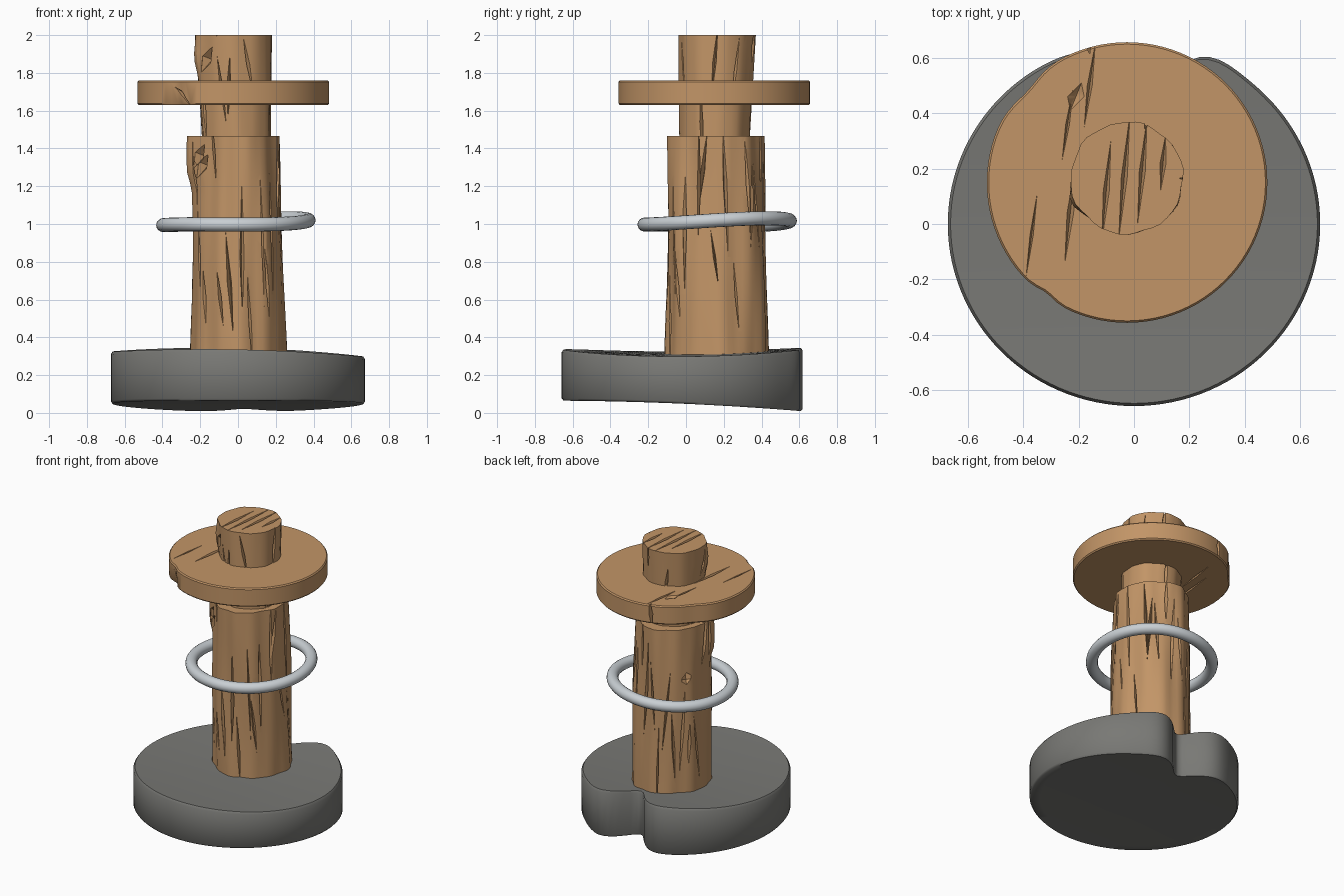
import bpy, bmesh, math, random
from mathutils import Vector

if "Cube" in bpy.data.objects:
    bpy.data.objects.remove(bpy.data.objects["Cube"])

random.seed(4)
TAU = math.tau


def material(name, rgb):
    m = bpy.data.materials.new(name)
    m.diffuse_color = (*rgb, 1)
    m.use_nodes = True
    m.node_tree.nodes["Principled BSDF"].inputs["Base Color"].default_value = m.diffuse_color
    return m


WOOD = material("warm wood", (0.54, 0.30, 0.135))
STONE = material("dark grey stone", (0.19, 0.19, 0.178))
METAL = material("pale steel", (0.58, 0.62, 0.65))


def new_object(name, bm, mat):
    bmesh.ops.recalc_face_normals(bm, faces=bm.faces)
    me = bpy.data.meshes.new(name)
    bm.to_mesh(me)
    bm.free()
    ob = bpy.data.objects.new(name, me)
    me.materials.append(mat)
    bpy.context.collection.objects.link(ob)
    return ob


def smooth(ob, deg):
    bpy.ops.object.select_all(action='DESELECT')
    ob.select_set(True)
    bpy.context.view_layer.objects.active = ob
    bpy.ops.object.shade_smooth_by_angle(angle=math.radians(deg))


def loft(name, rings, mat, closed=False):
    """Skin a stack of equal point rings; cap the ends unless closed."""
    bm = bmesh.new()
    vs = [[bm.verts.new(p) for p in ring] for ring in rings]
    n = len(vs[0])
    pairs = list(zip(vs, vs[1:])) + ([(vs[-1], vs[0])] if closed else [])
    for a, b in pairs:
        for i in range(n):
            j = (i + 1) % n
            bm.faces.new((a[i], a[j], b[j], b[i]))
    if not closed:
        bm.faces.new(vs[0][::-1])
        bm.faces.new(vs[-1])
    return new_object(name, bm, mat)


def bump(t, centre, width):
    d = (t - centre + math.pi) % TAU - math.pi
    return math.exp(-0.5 * (d / width) ** 2)


def carve(ob, cracks):
    """Cut pointed slivers (centre, along, across, inward) out of a part."""
    bm = bmesh.new()
    for c, along, across, inward in cracks:
        c, a, s, d = map(Vector, (c, along, across, inward))
        t0, t1 = bm.verts.new(c - a), bm.verts.new(c + a)
        mid = [bm.verts.new(c + v) for v in (s, d, -s, -d)]
        for i in range(4):
            bm.faces.new((t0, mid[i], mid[(i + 1) % 4]))
            bm.faces.new((t1, mid[(i + 1) % 4], mid[i]))
    cut = new_object("crack_cutter", bm, WOOD)
    cut.hide_render = True
    mod = ob.modifiers.new("cracks", 'BOOLEAN')
    mod.operation, mod.solver, mod.object = 'DIFFERENCE', 'EXACT', cut
    mod.use_self = True
    dg = bpy.context.evaluated_depsgraph_get()
    me = bpy.data.meshes.new_from_object(ob.evaluated_get(dg))
    ob.modifiers.clear()
    ob.data = me
    bpy.data.objects.remove(cut)


# Stone base: warped disc with a notch at the back
def base_ring(f, top, drop=0.0, n=120):
    pts = []
    for i in range(n):
        t = TAU * i / n
        r = f * (1 - 0.29 * bump(t, 1.51, 0.15) + 0.02 * bump(t, 1.15, 0.12))
        x, y = 0.673 * r * math.cos(t), 0.658 * r * math.sin(t)
        if top:
            z = 0.312 + 0.065 * y * y + 0.006 * y - 0.02 * x - drop
        else:
            z = 0.048 - 0.045 * y - 0.03 * y * y + drop
        pts.append((x, y, z))
    return pts


low = [base_ring(f, False) for f in (0.1, 0.4, 0.7, 0.9, 0.985)]
high = [base_ring(f, True) for f in (0.985, 0.9, 0.7, 0.4, 0.1)]
base = loft("stone_base", low + [base_ring(1, False, 0.012), base_ring(1, True, 0.015)] + high, STONE)
smooth(base, 50)


# Wooden post: uneven trunk with a swollen knot near the top left
def post_point(t, z):
    k = (z - 0.3) / 1.17
    r = 1 + 0.018 * math.sin(7 * t + 2 * z) + 0.016 * math.sin(12 * t - 1.5 * z + 1)
    r += 0.02 * math.sin(4 * t + 5 * z)
    r += 0.13 * bump(t, 3.45, 0.22) / (1 + math.exp(-(z - 1.23) * 50))
    x = -0.01 * k + r * (0.25 - 0.022 * k) * math.cos(t)
    y = 0.165 - 0.01 * k + r * (0.268 - 0.015 * k) * math.sin(t)
    return Vector((x, y, z))


def stub_point(t, z):
    k = (z - 1.4) / 0.6
    r = 0.182 + 0.021 * k
    r *= 1 + 0.015 * math.sin(6 * t + 3 * z) + 0.012 * math.sin(11 * t)
    r += 0.02 * bump(t, 3.5, 0.25) * bump(z, 1.88, 0.06)
    return Vector((-0.006 - 0.019 * k + r * math.cos(t), 0.152 + 0.014 * k + r * math.sin(t), z))


def trunk(name, point, z0, z1, sides, steps):
    zs = [z0 + (z1 - z0) * i / steps for i in range(steps + 1)]
    return loft(name, [[point(TAU * i / sides, z) for i in range(sides)] for z in zs], WOOD)


def bark_cracks(point, z0, z1, count, lmin, lmax):
    out = []
    for i in range(count):
        t = TAU * (i + random.uniform(-0.35, 0.35)) / count
        half = random.uniform(lmin, lmax) / 2
        z = random.uniform(z0, z1)
        w, lean = random.uniform(0.006, 0.012), random.uniform(-0.03, 0.03)
        side = Vector((-math.sin(t), math.cos(t), 0))
        a = side * lean + Vector((0, 0, half))
        out.append((point(t, z), a, side * w, (-0.035 * math.cos(t), -0.035 * math.sin(t), 0)))
    return out


post = trunk("wooden_post", post_point, 0.28, 1.467, 56, 24)
cracks = bark_cracks(post_point, 0.45, 1.4, 30, 0.3, 0.9)
for t, z in ((3.75, 1.36), (3.85, 1.31), (2.6, 1.12)):      # split knots
    cracks.append((post_point(t, z), (0.03, -0.03, 0.07), (0.02, -0.02, -0.02), (0.03, 0.03, 0)))
carve(post, cracks)
smooth(post, 25)

# Narrow upper stub through the round board, with slots in its end
stub = trunk("upper_stub", stub_point, 1.42, 2.0, 40, 12)
cracks = bark_cracks(stub_point, 1.5, 1.95, 12, 0.2, 0.5)
cracks.append((stub_point(3.9, 1.87), (0.03, -0.03, 0.07), (0.02, -0.02, -0.02), (0.03, 0.03, 0)))
for x, y, half in ((-0.10, 0.12, 0.18), (-0.035, 0.17, 0.22), (0.03, 0.19, 0.19), (0.105, 0.22, 0.10)):
    cracks.append(((x, y, 2.0), (0.09 * half, half, 0), (0.011, 0, 0), (0, 0, 0.025)))
carve(stub, cracks)
smooth(stub, 25)


# Round wooden board with worn rim and grain splits
def board_ring(r, z, n=96):
    pts = []
    for i in range(n):
        t = TAU * i / n
        s = r - 0.022 * bump(t, 4.08, 0.07) * (1.2 if z < 1.7 else 0.6) - 0.018 * bump(t, 2.4, 0.13)
        pts.append((-0.025 + s * math.cos(t), 0.15 + s * math.sin(t), z))
    return pts


board = loft("round_board", [board_ring(0.5, 1.63), board_ring(0.507, 1.638),
                             board_ring(0.507, 1.752), board_ring(0.5, 1.76)], WOOD)
cracks = [((x, y, 1.76), (0.02, h, 0), (w, 0, 0), (0, 0, 0.025)) for x, y, h, w in
          ((-0.37, -0.04, 0.15, 0.006), (-0.23, 0.04, 0.18, 0.012), (-0.24, 0.36, 0.13, 0.007),
           (-0.16, 0.5, 0.15, 0.009), (-0.21, 0.46, 0.05, 0.03))]
cracks += [((x, y, 1.63), (0.02, h, 0), (0.007, 0, 0), (0, 0, 0.02)) for x, y, h in
           ((-0.3, 0.2, 0.2), (-0.22, 0.35, 0.16))]
cracks += [((-0.31, -0.27, 1.69), (0.06, -0.03, -0.06), (0.012, 0.012, 0.015), (0.03, 0.04, 0)),
           ((-0.17, 0.635, 1.70), (0.01, 0, 0.1), (0.015, 0, 0), (0.01, -0.05, 0))]
carve(board, cracks)
smooth(board, 40)

# Loose metal ring around the post, slightly bent
rings = []
for i in range(72):
    t = TAU * i / 72
    c, s = math.cos(t), math.sin(t)
    zc = 1.007 + 0.013 * c + 0.010 * s + 0.007 * math.sin(2 * t)
    ring = []
    for j in range(16):
        a = TAU * j / 16
        r = 0.384 + 0.038 * math.cos(a)
        ring.append((-0.011 + r * c, 0.165 + r * s, zc + 0.037 * math.sin(a)))
    rings.append(ring)
smooth(loft("metal_ring", rings, METAL, closed=True), 60)
